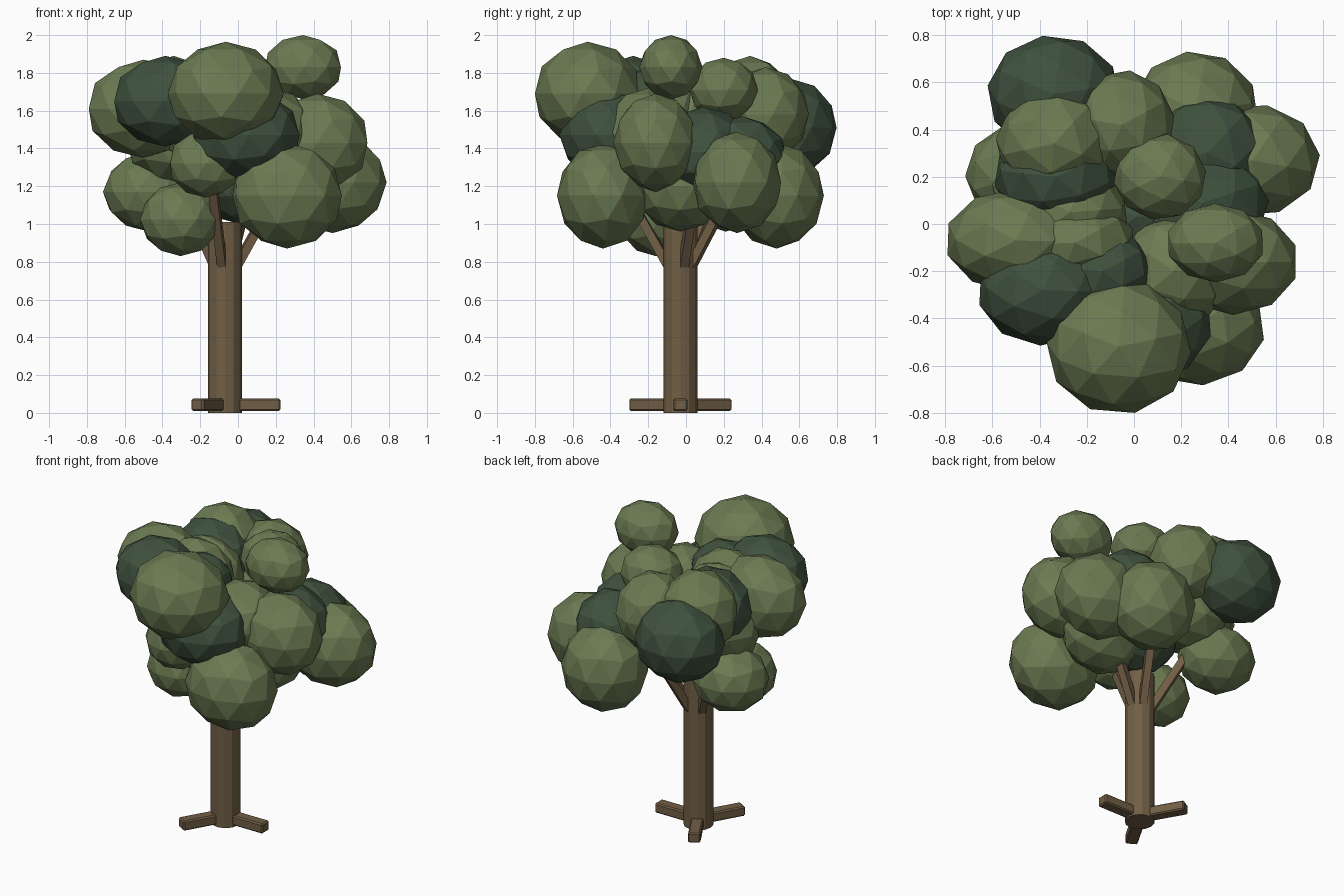
import bpy, bmesh, math, random
from mathutils import Vector, Matrix

if "Cube" in bpy.data.objects:
    bpy.data.objects.remove(bpy.data.objects["Cube"])

random.seed(4)


def material(name, rgb):
    m = bpy.data.materials.new(name)
    m.diffuse_color = (*rgb, 1)
    m.use_nodes = True
    m.node_tree.nodes["Principled BSDF"].inputs["Base Color"].default_value = m.diffuse_color
    return m


BARK = material("brown bark", (0.165, 0.113, 0.060))
LEAF = material("olive leaf", (0.147, 0.195, 0.084))
DARK = material("dark green leaf", (0.050, 0.083, 0.048))


def finish(bm, name, mat):
    me = bpy.data.meshes.new(name)
    bm.to_mesh(me)
    bm.free()
    me.materials.append(mat)
    ob = bpy.data.objects.new(name, me)
    bpy.context.collection.objects.link(ob)
    return ob


def blob(name, center, radii, mat):
    """Low-poly ellipsoid whose extents match the radii exactly."""
    bm = bmesh.new()
    bmesh.ops.create_icosphere(bm, subdivisions=2, radius=1)
    bmesh.ops.rotate(bm, verts=bm.verts, matrix=Matrix.Rotation(random.uniform(0, 6.28), 3, 'Z'))
    size = [max(abs(v.co[i]) for v in bm.verts) for i in range(3)]
    for v in bm.verts:
        v.co = Vector([center[i] + v.co[i] * radii[i] / size[i] for i in range(3)])
    return finish(bm, name, mat)


def beam(name, start, end, width, height, bevel=0.0):
    """Square bar between two points."""
    start, end = Vector(start), Vector(end)
    axis = end - start
    bm = bmesh.new()
    bmesh.ops.create_cube(bm, size=1)
    bmesh.ops.scale(bm, verts=bm.verts, vec=(width, height, axis.length))
    if bevel:
        bmesh.ops.bevel(bm, geom=bm.edges[:], offset=bevel, segments=1, affect='EDGES')
    rot = axis.to_track_quat('Z', 'Y').to_matrix().to_4x4()
    bm.transform(Matrix.Translation((start + end) / 2) @ rot)
    return finish(bm, name, BARK)


# trunk
TX, TY = -0.07, -0.03
bm = bmesh.new()
bmesh.ops.create_cone(bm, cap_ends=True, segments=12, radius1=0.09, radius2=0.09, depth=1.01,
                      matrix=Matrix.Translation((TX, TY, 0.505)))
finish(bm, "trunk", BARK)

# three roots
for i in range(3):
    a = math.radians(120 * i)
    c, s = math.cos(a), math.sin(a)
    beam(f"root_{i + 1}", (TX + 0.04 * c, TY + 0.04 * s, 0.043),
         (TX + 0.295 * c, TY + 0.295 * s, 0.043), 0.075, 0.064, 0.008)

# branches fanning out into the crown
for i, deg in enumerate((-102, 15, 65, 140)):
    a = math.radians(deg)
    c, s = math.cos(a), math.sin(a)
    beam(f"branch_{i + 1}", (TX + 0.06 * c, TY + 0.06 * s, 0.77),
         (TX + 0.29 * c, TY + 0.29 * s, 1.17), 0.046, 0.046)

# leaf clumps: centre, radii
light = [
    ((-0.065, -0.52, 1.69), (0.307, 0.28, 0.275)),
    ((0.345, -0.08, 1.83), (0.20, 0.167, 0.17)),
    ((-0.50, -0.07, 1.61), (0.29, 0.22, 0.26)),
    ((-0.47, 0.21, 1.17), (0.245, 0.21, 0.21)),
    ((-0.305, -0.16, 1.025), (0.213, 0.19, 0.195)),
    ((-0.17, -0.40, 1.32), (0.19, 0.17, 0.18)),
    ((0.26, -0.44, 1.15), (0.29, 0.243, 0.28)),
    ((0.42, -0.16, 1.43), (0.265, 0.225, 0.26)),
    ((0.50, 0.27, 1.22), (0.287, 0.233, 0.268)),
    ((0.26, 0.48, 1.15), (0.265, 0.25, 0.28)),
    ((-0.34, 0.34, 1.63), (0.245, 0.225, 0.26)),
    ((-0.05, 0.42, 1.58), (0.22, 0.23, 0.25)),
    ((0.11, 0.20, 1.71), (0.195, 0.18, 0.17)),
    ((-0.25, -0.08, 1.60), (0.25, 0.18, 0.25)),
    ((-0.27, 0.05, 1.57), (0.24, 0.20, 0.24)),
    ((-0.32, 0.13, 1.46), (0.28, 0.25, 0.26)),
    ((-0.22, 0.24, 1.40), (0.25, 0.24, 0.24)),
    ((0.17, -0.20, 1.48), (0.23, 0.24, 0.24)),
    ((0.20, -0.03, 1.20), (0.26, 0.25, 0.24)),
]
dark = [
    ((-0.385, -0.28, 1.65), (0.27, 0.235, 0.24)),
    ((0.04, -0.41, 1.47), (0.285, 0.26, 0.245)),
    ((-0.34, 0.55, 1.51), (0.28, 0.247, 0.26)),
    ((0.31, 0.30, 1.33), (0.25, 0.24, 0.24)),
    ((0.29, 0.09, 1.38), (0.28, 0.25, 0.24)),
    ((-0.33, 0.20, 1.60), (0.26, 0.22, 0.25)),
    ((-0.13, -0.20, 1.63), (0.20, 0.18, 0.20)),
    ((0.01, 0.03, 1.27), (0.27, 0.24, 0.27)),
]
for i, (c, r) in enumerate(light):
    blob(f"light_leaf_clump_{i + 1}", c, r, LEAF)
for i, (c, r) in enumerate(dark):
    blob(f"dark_leaf_clump_{i + 1}", c, r, DARK)
